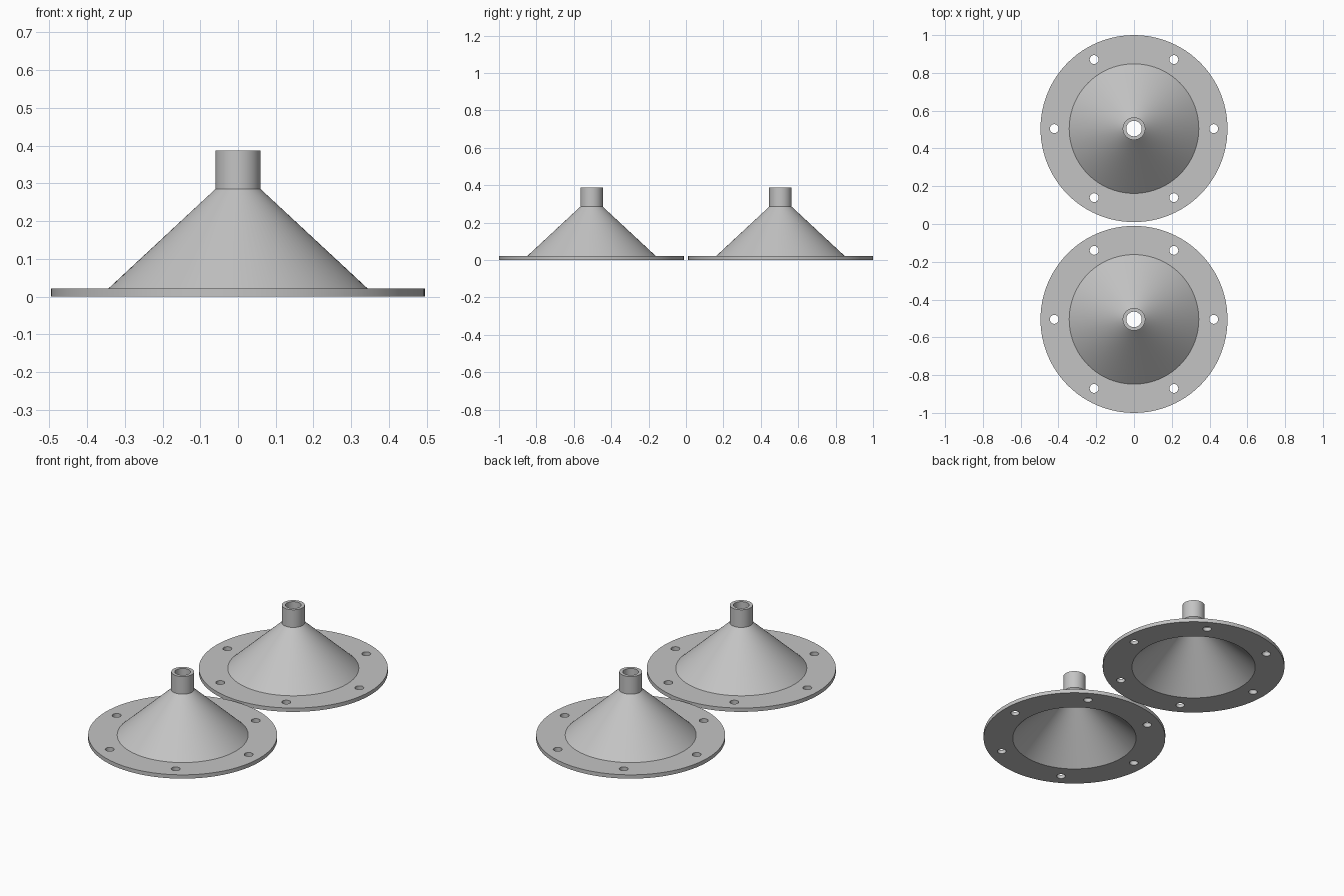
import bpy, bmesh, math
from mathutils import Matrix, Vector

if "Cube" in bpy.data.objects:
    bpy.data.objects.remove(bpy.data.objects["Cube"])

SEGMENTS = 96
CENTRE_Y = 0.505

grey = bpy.data.materials.new("light grey metal")
grey.diffuse_color = (0.55, 0.55, 0.55, 1)
grey.use_nodes = True
grey.node_tree.nodes["Principled BSDF"].inputs["Base Color"].default_value = grey.diffuse_color


def lathe(name, profile):
    """Revolve a closed (radius, height) profile around z."""
    bm = bmesh.new()
    verts = [bm.verts.new((r, 0, z)) for r, z in profile]
    edges = [bm.edges.new((verts[i], verts[(i + 1) % len(verts)]))
             for i in range(len(verts))]
    bmesh.ops.spin(bm, geom=verts + edges, axis=(0, 0, 1), cent=(0, 0, 0),
                   angle=2 * math.pi, steps=SEGMENTS, use_merge=True)
    bmesh.ops.remove_doubles(bm, verts=bm.verts[:], dist=1e-5)
    bmesh.ops.recalc_face_normals(bm, faces=bm.faces[:])
    mesh = bpy.data.meshes.new(name)
    bm.to_mesh(mesh)
    bm.free()
    mesh.materials.append(grey)
    obj = bpy.data.objects.new(name, mesh)
    bpy.context.collection.objects.link(obj)
    return obj


# Hollow funnel: flange, cone wall and spout in one section
funnel = lathe("front_funnel", [
    (0.336, 0.0), (0.495, 0.0), (0.495, 0.022), (0.343, 0.022),
    (0.060, 0.285), (0.060, 0.387), (0.041, 0.387), (0.041, 0.275)])

# Six bolt hole cutters around the flange
bm = bmesh.new()
for i in range(6):
    a = i * math.pi / 3
    place = Matrix.Translation(Vector((0.422 * math.cos(a), 0.422 * math.sin(a), 0.011)))
    bmesh.ops.create_cone(bm, cap_ends=True, segments=32, radius1=0.0235,
                          radius2=0.0235, depth=0.1, matrix=place)
mesh = bpy.data.meshes.new("bolt_hole_cutter")
bm.to_mesh(mesh)
bm.free()
mesh.materials.append(grey)
cutter = bpy.data.objects.new("bolt_hole_cutter", mesh)
cutter.hide_render = True
bpy.context.collection.objects.link(cutter)

# Cut the holes, then shade with sharp rims
cut = funnel.modifiers.new("bolt_holes", 'BOOLEAN')
cut.operation = 'DIFFERENCE'
cut.solver = 'EXACT'
cut.object = cutter
bpy.ops.object.select_all(action='DESELECT')
funnel.select_set(True)
bpy.context.view_layer.objects.active = funnel
bpy.ops.object.modifier_apply(modifier=cut.name)
bpy.data.objects.remove(cutter)
bpy.ops.object.shade_smooth_by_angle(angle=math.radians(30))

# Matching pair, side by side
funnel.location.y = -CENTRE_Y
back = funnel.copy()
back.name = "back_funnel"
back.location.y = CENTRE_Y
bpy.context.collection.objects.link(back)
